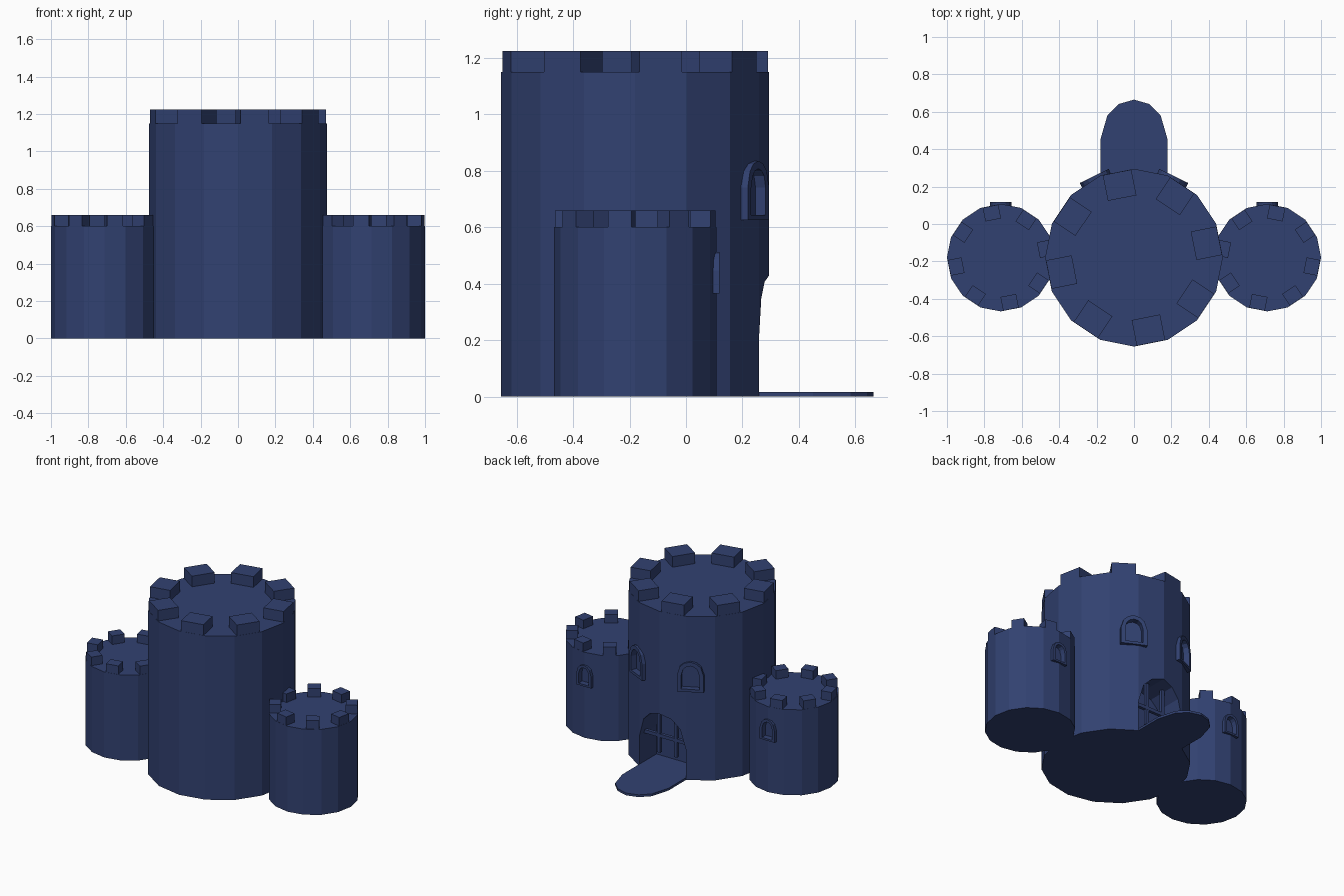
import bpy, bmesh, math
from mathutils import Matrix, Vector

cube = bpy.data.objects.get("Cube")
if cube:
    bpy.data.objects.remove(cube, do_unlink=True)

navy = bpy.data.materials.new("navy_blue")
navy.use_nodes = True
navy.diffuse_color = (0.031, 0.053, 0.165, 1)
navy.node_tree.nodes["Principled BSDF"].inputs["Base Color"].default_value = navy.diffuse_color

CY = -0.18          # shared tower axis in y
SIDES = 16


def finish(name, bm, matrix=Matrix()):
    bmesh.ops.transform(bm, matrix=matrix, verts=bm.verts)
    bmesh.ops.recalc_face_normals(bm, faces=bm.faces)
    mesh = bpy.data.meshes.new(name)
    bm.to_mesh(mesh)
    bm.free()
    obj = bpy.data.objects.new(name, mesh)
    mesh.materials.append(navy)
    bpy.context.collection.objects.link(obj)
    return obj


def arch(width, height, spring):
    """Arched outline in x and z, standing on z = 0."""
    rise, half = height - spring, width / 2
    pts = [(-half, 0), (half, 0)]
    for deg in (0, 38, 63, 90, 117, 142, 180):
        a = math.radians(deg)
        pts.append((half * math.cos(a), spring + rise * math.sin(a)))
    return pts


def prism(name, outline, y0, y1, matrix=Matrix()):
    """Outline in x and z, extruded along y."""
    bm = bmesh.new()
    face = bm.faces.new([bm.verts.new((x, y0, z)) for x, z in outline])
    ext = bmesh.ops.extrude_face_region(bm, geom=[face])["geom"]
    moved = [v for v in ext if isinstance(v, bmesh.types.BMVert)]
    bmesh.ops.translate(bm, vec=(0, y1 - y0, 0), verts=moved)
    return finish(name, bm, matrix)


def ring(name, outer, inner, y0, y1, matrix):
    """Frame between two matching outlines."""
    bm = bmesh.new()
    loops = [[bm.verts.new((x, y, z)) for x, z in pts]
             for pts, y in ((outer, y0), (outer, y1), (inner, y1), (inner, y0))]
    n = len(outer)
    for k in range(4):
        a, b = loops[k], loops[(k + 1) % 4]
        for i in range(n):
            j = (i + 1) % n
            bm.faces.new((a[i], a[j], b[j], b[i]))
    return finish(name, bm, matrix)


def box(name, size, centre, matrix=Matrix()):
    bm = bmesh.new()
    bmesh.ops.create_cube(bm, size=1)
    place = matrix @ Matrix.Translation(centre) @ Matrix.Diagonal((*size, 1))
    return finish(name, bm, place)


def cut(target, cutter):
    cutter.hide_render = True
    mod = target.modifiers.new("opening", 'BOOLEAN')
    mod.operation, mod.solver, mod.object = 'DIFFERENCE', 'EXACT', cutter
    bpy.context.view_layer.objects.active = target
    bpy.ops.object.modifier_apply(modifier=mod.name)
    bpy.data.objects.remove(cutter, do_unlink=True)


def tower(name, x, radius, height, merlon, turn):
    """Sixteen-sided tower with eight merlons sitting on every other side."""
    bm = bmesh.new()
    bmesh.ops.create_cone(bm, cap_ends=True, segments=SIDES, radius1=radius,
                          radius2=radius, depth=height)
    body = finish(name, bm, Matrix.Translation((x, CY, height / 2)))
    apothem = radius * math.cos(math.pi / SIDES) - 0.001
    deep, wide, tall = merlon
    for k in range(8):
        m = (Matrix.Translation((x, CY, height))
             @ Matrix.Rotation(math.radians(turn + 45 * k), 4, 'Z'))
        box(f"{name}_merlon_{k + 1}", merlon, (apothem - deep / 2, 0, tall / 2), m)
    return body


def window(name, body, x, turn, sill, width, height, front):
    """Arched frame on the wall around a shallow recess."""
    m = Matrix.Translation((x, CY, sill)) @ Matrix.Rotation(math.radians(turn), 4, 'Z')
    border = width * 0.16
    outer = arch(width, height, height * 0.55)
    inner = [(px, pz + border * 0.7) for px, pz in
             arch(width - 2 * border, height - border * 1.7, height * 0.55 - border * 0.7)]
    cut(body, prism(name + "_cutter", inner, front - 0.04, front + 0.05, m))
    ring(name + "_frame", outer, inner, front - 0.03, front, m)


# Towers with battlements
keep = tower("main_tower", 0, 0.475, 1.15, (0.14, 0.155, 0.075), 11.25)
for side, s in (("left", 1), ("right", -1)):
    turret = tower(side + "_tower", s * 0.7125, 0.2875, 0.6, (0.075, 0.085, 0.06), -s * 11.25)
    window(side + "_tower_window", turret, s * 0.7125, 0, 0.365, 0.115, 0.148, 0.298)
    window("main_window_" + side, keep, 0, -s * 26, 0.625, 0.172, 0.21, 0.486)

# Arched gateway recess
gate = arch(0.36, 0.415, 0.2)
cut(keep, prism("gateway_cutter", gate, 0.07, 0.5, Matrix.Translation((0, 0, 0.015))))

# Lowered drawbridge, same arch laid flat
flat = Matrix.Translation((0, 0.25, 0)) @ Matrix(((1, 0, 0, 0), (0, 0, 1, 0),
                                                 (0, 1, 0, 0), (0, 0, 0, 1)))
prism("drawbridge", gate, 0, 0.016, flat)

# Raised portcullis
box("portcullis_crossbar", (0.36, 0.022, 0.024), (0, 0.2, 0.23))
for i, x in enumerate((-0.065, 0.065)):
    box(f"portcullis_bar_{i + 1}", (0.024, 0.02, 0.3), (x, 0.2, 0.26))
